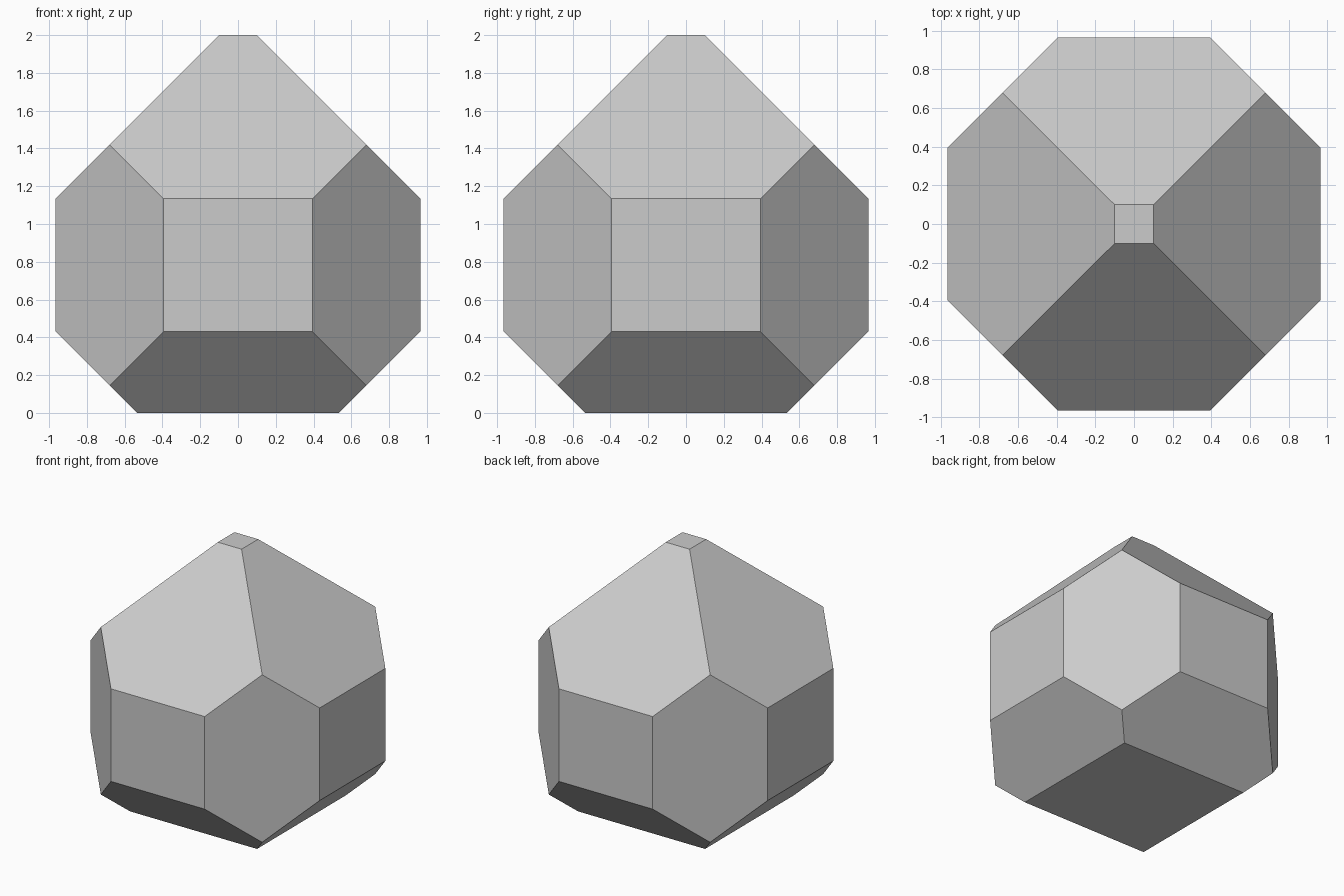
import bpy, bmesh
from mathutils import Vector

if "Cube" in bpy.data.objects:
    bpy.data.objects.remove(bpy.data.objects["Cube"])

HALF, HEIGHT = 0.965, 2.0


def slice_off(bm, point, normal):
    """Cut away everything beyond a plane and cap the opening."""
    geom = bm.verts[:] + bm.edges[:] + bm.faces[:]
    bmesh.ops.bisect_plane(bm, geom=geom, dist=1e-5, plane_co=point,
                           plane_no=normal, clear_outer=True)
    rim = [e for e in bm.edges if e.is_boundary]
    bmesh.ops.edgeloop_fill(bm, edges=rim)


# Starting block
bm = bmesh.new()
bmesh.ops.create_cube(bm, size=1)
bmesh.ops.scale(bm, vec=(2 * HALF, 2 * HALF, HEIGHT), verts=bm.verts)
bmesh.ops.translate(bm, vec=(0, 0, HEIGHT / 2), verts=bm.verts)

# Four upright corner facets
for sx in (-1, 1):
    for sy in (-1, 1):
        slice_off(bm, Vector((sx * 0.68, sy * 0.68, 0)), Vector((sx, sy, 0)))

# Deep upper facets and shallow lower facets on each side
for side in ((1, 0, 0), (-1, 0, 0), (0, 1, 0), (0, -1, 0)):
    out = Vector(side)
    up = Vector((0, 0, 1))
    slice_off(bm, out * 0.10 + up * HEIGHT, out + up)
    slice_off(bm, out * 0.535, out - up)

bmesh.ops.recalc_face_normals(bm, faces=bm.faces)
mesh = bpy.data.meshes.new("faceted_gem")
bm.to_mesh(mesh)
bm.free()
bpy.context.collection.objects.link(bpy.data.objects.new("faceted_gem", mesh))
